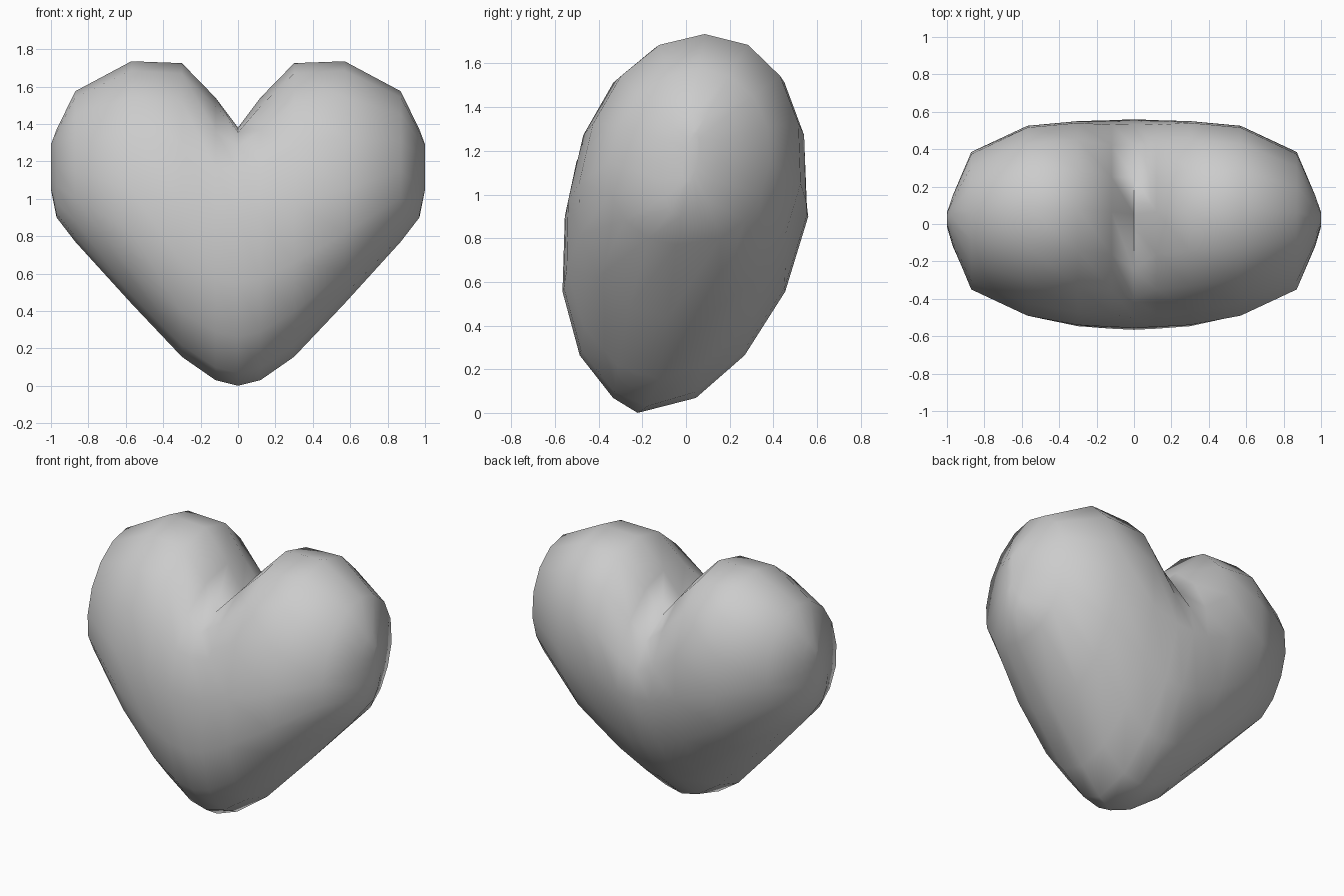
import bpy, bmesh, math

if "Cube" in bpy.data.objects:
    bpy.data.objects.remove(bpy.data.objects["Cube"])

SIDES = 16
# Half-heart slices: x, bottom z, widest z, top z, front y, back y,
# upper roundness at the front and at the back, slimness of the lower back
SLICES = [
    (0.00, 0.0, 0.90, 1.38, -0.555, 0.56, 3.0, 1.9, 1.2),
    (0.12, 0.03, 0.91, 1.54, -0.55, 0.555, 2.1, 1.8, 1.2),
    (0.30, 0.155, 0.97, 1.725, -0.54, 0.55, 2.1, 2.1, 1.1),
    (0.57, 0.44, 1.05, 1.735, -0.49, 0.525, 2.1, 2.1, 0.85),
    (0.87, 0.77, 1.15, 1.575, -0.35, 0.385, 2.0, 2.0, 0.65),
    (0.97, 0.90, 1.17, 1.37, -0.11, 0.15, 2.0, 2.0, 0.6),
    (1.00, 1.05, 1.17, 1.29, -0.01, 0.06, 2.0, 2.0, 0.8),
]


def power(v, e):
    return math.copysign(abs(v) ** e, v) if abs(v) > 1e-9 else 0.0


def slice_ring(bm, side, data):
    """Leaning oval slice through the heart."""
    x, z0, zc, z1, y0, y1, n_front, n_back, slim = data
    ring = []
    for i in range(SIDES):
        a = 2 * math.pi * i / SIDES
        c, s = math.cos(a), math.sin(a)
        if s > 0:
            ez = ey = 2 / (n_back if c > 0 else n_front)
        else:
            ez, ey = 1.0, slim if c > 0 else 1.05
        z = zc + power(s, ez) * ((z1 - zc) if s > 0 else (zc - z0))
        lean = 0.10 if s > 0 else 0.16
        y = (y0 + y1) / 2 + power(c, ey) * (y1 - y0) / 2 + lean * (z - zc)
        # the very tip leans further toward the front
        y -= 0.08 * max(0.0, 0.06 - z) / 0.06
        ring.append(bm.verts.new((side * x, y, z)))
    return ring


# Heart: slices bridged from the left tip to the right tip
bm = bmesh.new()
rings = [slice_ring(bm, -1, s) for s in reversed(SLICES[1:])]
rings += [slice_ring(bm, 1, s) for s in SLICES]
for a, b in zip(rings, rings[1:]):
    for i in range(SIDES):
        j = (i + 1) % SIDES
        bm.faces.new((a[i], a[j], b[j], b[i]))
bm.faces.new(rings[0])
bm.faces.new(rings[-1])
bmesh.ops.recalc_face_normals(bm, faces=bm.faces)

mesh = bpy.data.meshes.new("heart")
bm.to_mesh(mesh)
bm.free()
heart = bpy.data.objects.new("heart", mesh)
bpy.context.collection.objects.link(heart)
bpy.context.view_layer.objects.active = heart
heart.select_set(True)
bpy.ops.object.shade_smooth_by_angle(angle=math.radians(80))
